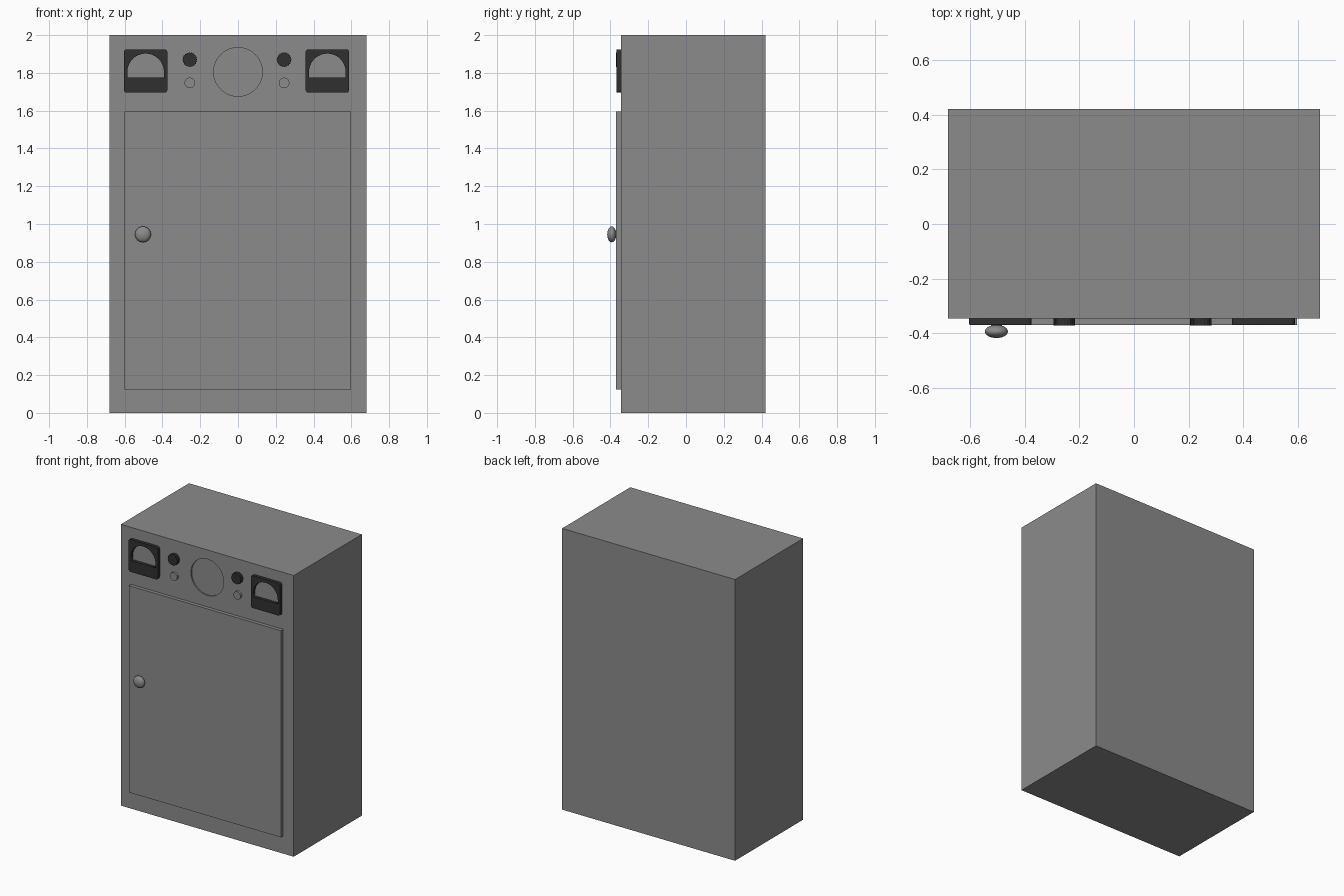
import bpy, bmesh, math
from mathutils import Matrix

if "Cube" in bpy.data.objects:
    bpy.data.objects.remove(bpy.data.objects["Cube"])

FRONT = -0.345   # y of the cabinet front


def material(name, v):
    m = bpy.data.materials.new(name)
    m.diffuse_color = (v, v, v, 1)
    m.use_nodes = True
    m.node_tree.nodes["Principled BSDF"].inputs["Base Color"].default_value = m.diffuse_color
    return m


GREY = material("grey_paint", 0.26)
BLACK = material("black_plastic", 0.03)


def box(name, x0, x1, y0, y1, z0, z1, mat):
    bpy.ops.mesh.primitive_cube_add(size=1, location=((x0 + x1) / 2, (y0 + y1) / 2, (z0 + z1) / 2))
    o = bpy.context.object
    o.name = name
    o.scale = (x1 - x0, y1 - y0, z1 - z0)
    o.data.materials.append(mat)
    return o


def plate(name, loops, x, z, y_front, y_back, mat):
    """Flat outline (with optional holes) in the front plane, given thickness."""
    cu = bpy.data.curves.new(name, 'CURVE')
    cu.dimensions = '2D'
    cu.fill_mode = 'BOTH'
    cu.extrude = (y_back - y_front) / 2
    for pts in loops:
        s = cu.splines.new('POLY')
        s.points.add(len(pts) - 1)
        for p, (a, b) in zip(s.points, pts):
            p.co = (a, b, 0, 1)
        s.use_cyclic_u = True
    o = bpy.data.objects.new(name, cu)
    bpy.context.collection.objects.link(o)
    o.location = (x, (y_front + y_back) / 2, z)
    o.rotation_euler = (math.pi / 2, 0, 0)
    cu.materials.append(mat)
    bpy.ops.object.select_all(action='DESELECT')
    o.select_set(True)
    bpy.context.view_layer.objects.active = o
    bpy.ops.object.convert(target='MESH')
    return bpy.context.object


def arc(cx, cz, r, a0, a1, n):
    return [(cx + r * math.cos(math.radians(a0 + (a1 - a0) * i / n)),
             cz + r * math.sin(math.radians(a0 + (a1 - a0) * i / n))) for i in range(n + 1)]


def rounded_square(h, r):
    c = h - r
    return (arc(c, c, r, 0, 90, 5) + arc(-c, c, r, 90, 180, 5)
            + arc(-c, -c, r, 180, 270, 5) + arc(c, -c, r, 270, 360, 5))


def disc(name, x, z, r, y0, y1, mat, n=48):
    bpy.ops.mesh.primitive_cylinder_add(vertices=n, radius=r, depth=y1 - y0,
                                        location=(x, (y0 + y1) / 2, z), rotation=(math.pi / 2, 0, 0))
    o = bpy.context.object
    o.name = name
    o.data.materials.append(mat)
    bpy.ops.object.shade_smooth_by_angle(angle=math.radians(30))
    return o


# Cabinet with a shallow round recess in the control panel
cabinet = box("cabinet", -0.68, 0.68, FRONT, 0.42, 0, 2, GREY)
cutter = disc("round_recess_cutter", 0, 1.805, 0.129, FRONT - 0.02, FRONT + 0.01, GREY, 64)
cutter.hide_render = True
cutter.display_type = 'WIRE'
mod = cabinet.modifiers.new("round_recess", 'BOOLEAN')
mod.operation = 'DIFFERENCE'
mod.object = cutter

# Door
box("door", -0.6, 0.597, -0.37, FRONT, 0.125, 1.595, GREY)

# Door knob: flattened ball on a short stem
disc("door_knob_stem", -0.503, 0.945, 0.02, -0.385, -0.37, GREY, 24)
bpy.ops.mesh.primitive_uv_sphere_add(segments=32, ring_count=16, radius=1, location=(-0.503, -0.393, 0.945),
                                     rotation=(math.pi / 2, 0, 0))
knob = bpy.context.object
knob.name = "door_knob"
knob.scale = (0.042, 0.042, 0.024)
knob.data.materials.append(GREY)
bpy.ops.object.shade_smooth()

# Gauges, dials and indicator lamps on both sides of the panel
window = [(-0.097, -0.035), (0.097, -0.035)] + arc(0, -0.005, 0.097, 0, 180, 24)
flutes = [((0.039 if i % 4 < 2 else 0.036) * math.cos(i * math.pi / 40),
           (0.039 if i % 4 < 2 else 0.036) * math.sin(i * math.pi / 40)) for i in range(80)]
for side, gx, dx in (("left", -0.489, -0.255), ("right", 0.473, 0.244)):
    plate(side + "_gauge_frame", [rounded_square(0.115, 0.015), window], gx, 1.81, -0.367, FRONT, BLACK)
    plate(side + "_dial", [flutes], dx, 1.87, -0.371, FRONT, BLACK)
    disc(side + "_lamp", dx, 1.747, 0.028, -0.36, FRONT, GREY, 32)
